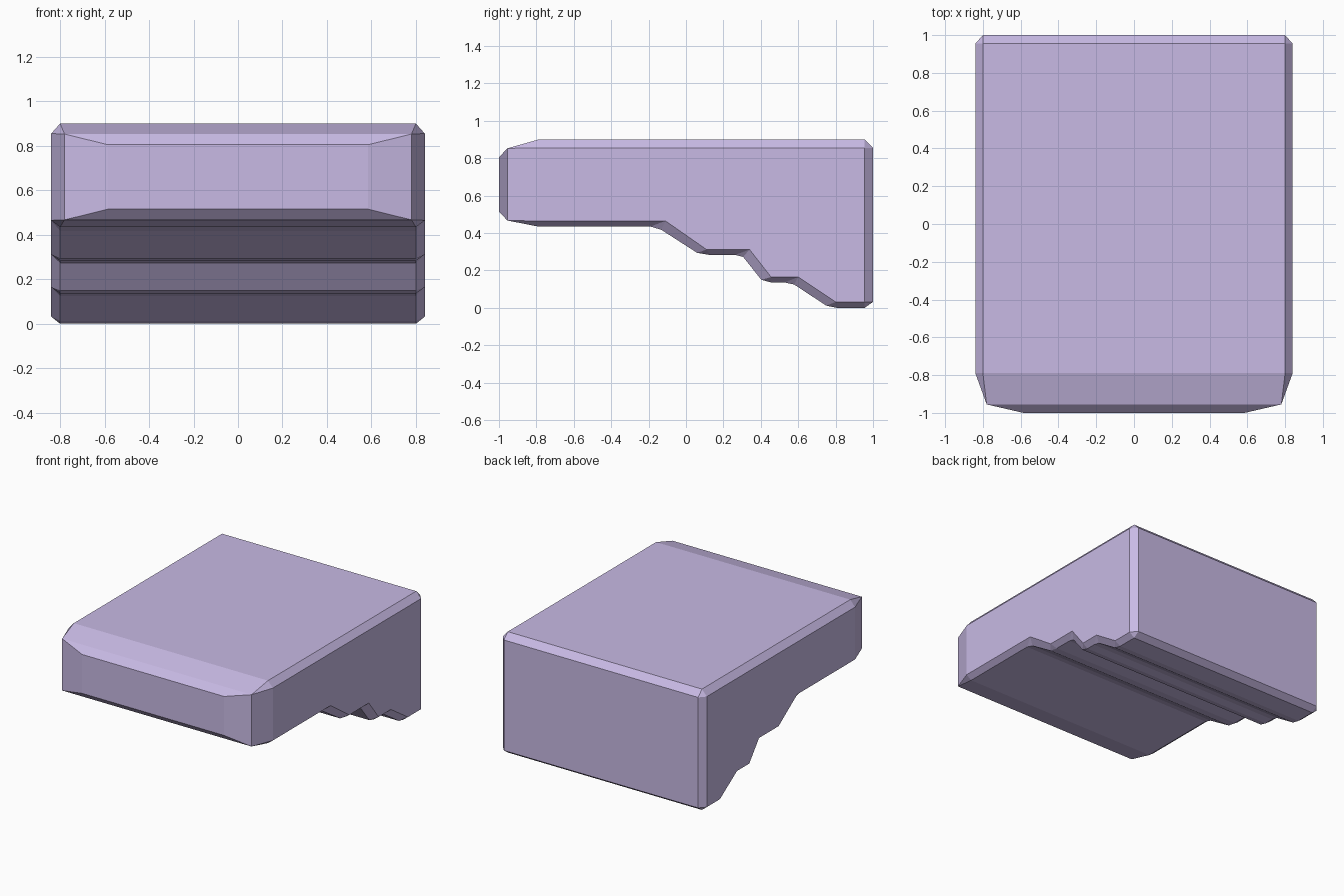
import bpy, bmesh

if "Cube" in bpy.data.objects:
    bpy.data.objects.remove(bpy.data.objects["Cube"])

# Cross-section loop: (inner x, y, z) on the rim of the main faces,
# paired with (outer x, y, z) on the rim of the side face
F, C, R, S = 0.585, 0.78, 0.80, 0.84
TOP, BOT = (C, -0.955, 0.853), (C, -0.955, 0.467)
loop = [
    # bevelled nose
    ((R, -0.79, 0.90), (S, -0.79, 0.855)),
    (TOP, TOP),
    ((F, -1.0, 0.805), TOP),
    ((F, -1.0, 0.515), BOT),
    (BOT, BOT),
    ((R, -0.79, 0.435), (S, -0.79, 0.465)),
]
# stepped underside: outer corner and its two bevelled inner points
steps = [
    ((-0.11, 0.465), (-0.19, 0.435), (-0.133, 0.418)),
    ((0.11, 0.312), (0.06, 0.294), (0.128, 0.283)),
    ((0.34, 0.312), (0.262, 0.283), (0.305, 0.273)),
    ((0.455, 0.165), (0.403, 0.15), (0.455, 0.136)),
    ((0.60, 0.165), (0.526, 0.136), (0.578, 0.125)),
    ((0.80, 0.032), (0.75, 0.012), (0.807, 0.0)),
    # back corners
    ((0.955, 0.032), (0.955, 0.0), (1.0, 0.032)),
    ((0.955, 0.855), (1.0, 0.855), (0.955, 0.90)),
]
for outer, a, b in steps:
    loop += [((R, *a), (S, *outer)), ((R, *b), (S, *outer))]

bm = bmesh.new()
verts = {}


def face(points):
    """Make a face, sharing vertices and dropping repeated corners."""
    unique = list(dict.fromkeys(points))
    if len(unique) < 3:
        return
    for p in unique:
        if p not in verts:
            verts[p] = bm.verts.new(p)
    bm.faces.new([verts[p] for p in unique])


def flip(p):
    return (-p[0], p[1], p[2])


# Main faces across the width, and bevel strips on both sides
for (i0, o0), (i1, o1) in zip(loop, loop[1:] + loop[:1]):
    face([i0, i1, flip(i1), flip(i0)])
    face([i0, o0, o1, i1])
    face([flip(p) for p in (i0, i1, o1, o0)])

# Side panels and the angled front corners
side = [o for i, o in loop if o[0] == S]
corner = [(S, -0.79, 0.855), TOP, BOT, (S, -0.79, 0.465)]
for outline in (side, corner):
    face(outline)
    face([flip(p) for p in outline])

bmesh.ops.recalc_face_normals(bm, faces=bm.faces[:])
mesh = bpy.data.meshes.new("stepped_block")
bm.to_mesh(mesh)
bm.free()
block = bpy.data.objects.new("stepped_block", mesh)
bpy.context.collection.objects.link(block)

mat = bpy.data.materials.new("lavender")
mat.diffuse_color = (0.58, 0.49, 0.78, 1.0)
mat.use_nodes = True
mat.node_tree.nodes["Principled BSDF"].inputs["Base Color"].default_value = mat.diffuse_color
mesh.materials.append(mat)
